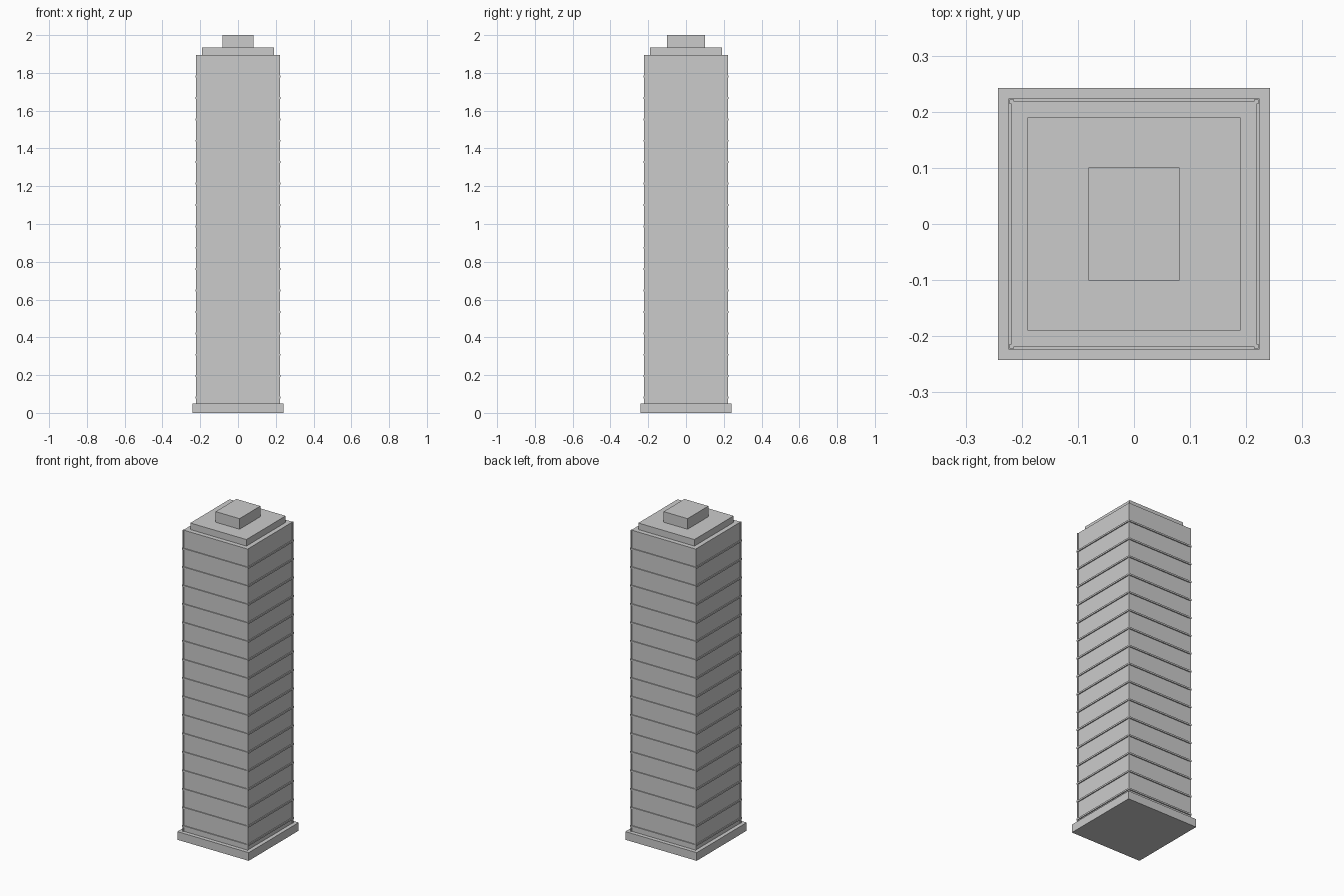
import bpy
import bmesh
from mathutils import Matrix, Vector

if "Cube" in bpy.data.objects:
    bpy.data.objects.remove(bpy.data.objects["Cube"])


def boxes(name, specs):
    """One object from boxes given as (centre x, centre y, half x, half y, z0, z1)."""
    bm = bmesh.new()
    for cx, cy, hx, hy, z0, z1 in specs:
        m = Matrix.Translation((cx, cy, (z0 + z1) / 2)) @ Matrix.Diagonal(
            Vector((2 * hx, 2 * hy, z1 - z0, 1)))
        bmesh.ops.create_cube(bm, size=1, matrix=m)
    mesh = bpy.data.meshes.new(name)
    bm.to_mesh(mesh)
    bm.free()
    ob = bpy.data.objects.new(name, mesh)
    bpy.context.collection.objects.link(ob)
    return ob


# Plinth and main shaft
boxes("plinth", [(0, 0, 0.242, 0.242, 0, 0.05)])
boxes("tower_shaft", [(0, 0, 0.218, 0.218, 0.05, 1.895)])

# Slim posts on the four corners
boxes("corner_posts", [(sx * 0.2175, sy * 0.2175, 0.004, 0.004, 0.05, 1.895)
                       for sx in (-1, 1) for sy in (-1, 1)])

# Thin ledges marking each floor
boxes("floor_bands", [(0, 0, 0.224, 0.224, z - 0.005, z + 0.005)
                      for z in (0.081 + 0.1133 * i for i in range(16))])

# Stepped roof and plant room
boxes("roof_step", [(0, 0, 0.19, 0.19, 1.895, 1.935)])
boxes("plant_room", [(0, 0, 0.081, 0.101, 1.935, 2.0)])
